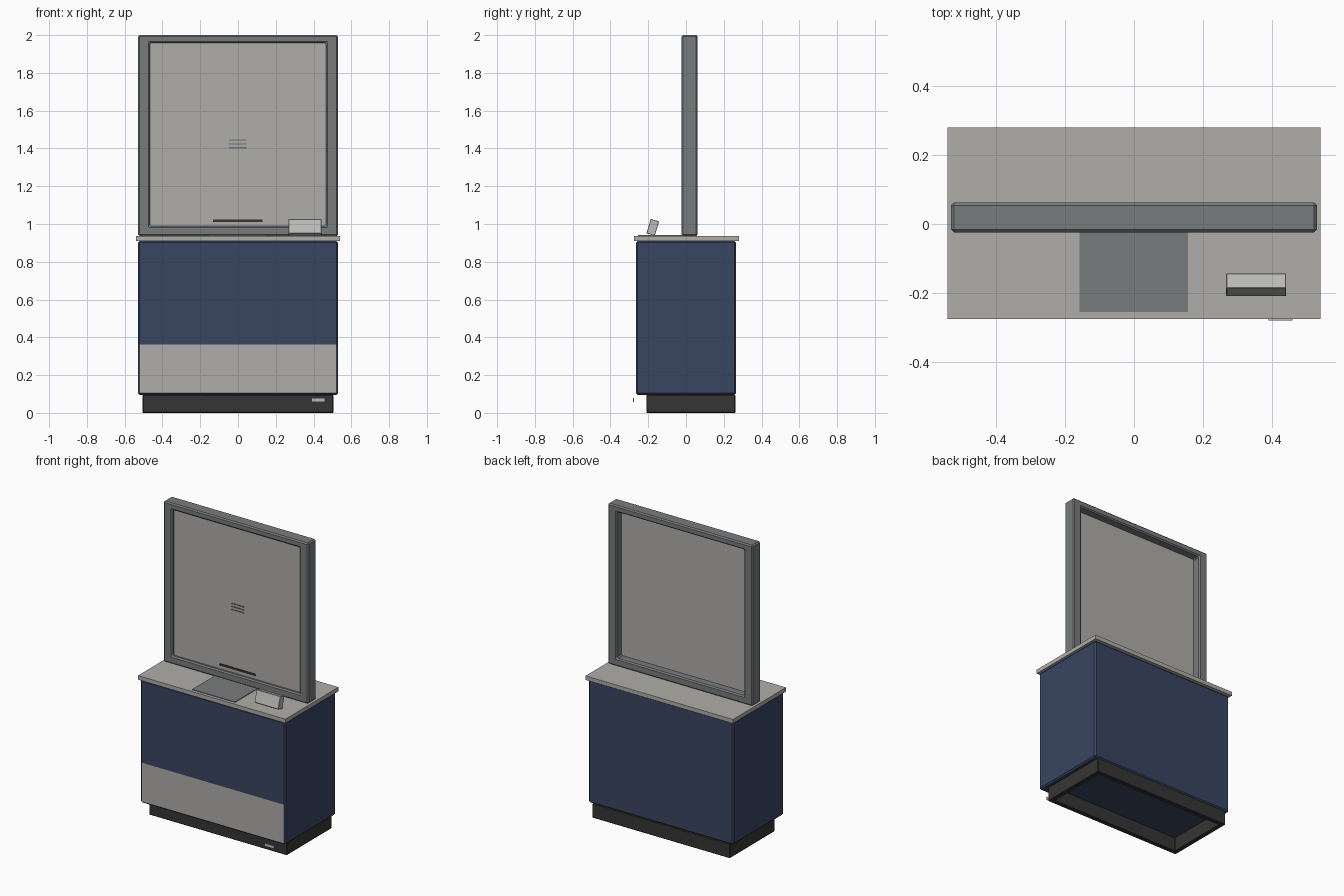
import bpy, bmesh, math
from mathutils import Matrix, Vector

cube = bpy.data.objects.get("Cube")
if cube:
    bpy.data.objects.remove(cube, do_unlink=True)


def material(name, rgb):
    m = bpy.data.materials.new(name)
    m.use_nodes = True
    m.diffuse_color = (*rgb, 1)
    bsdf = m.node_tree.nodes["Principled BSDF"]
    bsdf.inputs["Base Color"].default_value = (*rgb, 1)
    bsdf.inputs["Roughness"].default_value = 0.6
    return m


stone = material("warm grey", (0.43, 0.42, 0.40))
navy = material("navy blue", (0.04, 0.06, 0.12))
steel = material("steel grey", (0.19, 0.20, 0.205))
black = material("charcoal", (0.037, 0.036, 0.035))
pale = material("pale grey", (0.50, 0.50, 0.49))
slate = material("slate line grey", (0.15, 0.16, 0.19))


def finish(name, bm, *mats):
    mesh = bpy.data.meshes.new(name)
    bmesh.ops.recalc_face_normals(bm, faces=bm.faces[:])
    bm.to_mesh(mesh)
    bm.free()
    for m in mats:
        mesh.materials.append(m)
    obj = bpy.data.objects.new(name, mesh)
    bpy.context.collection.objects.link(obj)
    return obj


def box_mesh(x, y, z, bevel=0):
    """Box from (min, max) ranges with optional chamfered edges."""
    lo, hi = Vector((x[0], y[0], z[0])), Vector((x[1], y[1], z[1]))
    bm = bmesh.new()
    bmesh.ops.create_cube(bm, size=1, matrix=Matrix.Translation((lo + hi) / 2)
                          @ Matrix.Diagonal((*(hi - lo), 1)))
    if bevel:
        bmesh.ops.bevel(bm, geom=bm.edges[:], offset=bevel, segments=1, affect='EDGES')
    return bm


def box(name, mat, x, y, z, bevel=0):
    return finish(name, box_mesh(x, y, z, bevel), mat)


def ring(name, mat, outer, inner, axis, depth, bevel):
    """Rectangular frame: loops of (u0, v0, u1, v1) extruded along an axis."""
    bm = bmesh.new()
    loops = []
    for d in depth:
        for u0, v0, u1, v1 in (outer, inner):
            pts = [(u0, v0), (u1, v0), (u1, v1), (u0, v1)]
            loops.append([bm.verts.new((u, d, v) if axis == 'Y' else (u, v, d))
                          for u, v in pts])
    front_out, front_in, back_out, back_in = loops
    for a, b in ((front_out, front_in), (back_out, back_in),
                 (front_out, back_out), (front_in, back_in)):
        for i in range(4):
            j = (i + 1) % 4
            bm.faces.new((a[i], a[j], b[j], b[i]))
    bmesh.ops.recalc_face_normals(bm, faces=bm.faces[:])
    edges = [e for e in bm.edges if e.calc_face_angle(0) > 0.5]
    bmesh.ops.bevel(bm, geom=edges, offset=bevel, segments=1, affect='EDGES')
    return finish(name, bm, mat)


# Hollow plinth, set back at the front
ring("plinth", black, (-0.505, -0.21, 0.505, 0.262), (-0.475, -0.18, 0.475, 0.232),
     'Z', (0, 0.096), 0.004)

# Cabinet with a pale lower band on the front face
bm = box_mesh((-0.53, 0.53), (-0.265, 0.265), (0.095, 0.91), 0.009)
bmesh.ops.bisect_plane(bm, geom=bm.verts[:] + bm.edges[:] + bm.faces[:],
                       plane_co=(0, 0, 0.362), plane_no=(0, 0, 1))
bm.normal_update()
for f in bm.faces:
    if f.normal.y < -0.95 and f.calc_center_median().z < 0.362:
        f.material_index = 1
finish("cabinet", bm, navy, stone)

# Counter slab and inlaid mat
box("counter_top", stone, (-0.54, 0.54), (-0.275, 0.28), (0.91, 0.937))
box("counter_mat", steel, (-0.158, 0.157), (-0.255, -0.01), (0.935, 0.941))

# Upright frame with its infill panel
ring("display_frame", steel, (-0.53, 0.937, 0.53, 2.0), (-0.466, 0.989, 0.466, 1.957),
     'Y', (-0.024, 0.062), 0.008)
box("display_panel", stone, (-0.466, 0.466), (-0.004, 0.008), (0.989, 1.957))

# Panel details
box("speech_slot", black, (-0.133, 0.131), (-0.008, -0.003), (1.011, 1.024))
for i in range(3):
    z = 1.404 + 0.02 * i
    box(f"speaker_line_{i + 1}", slate, (-0.048, 0.046), (-0.007, -0.003), (z - 0.003, z + 0.003))

# Card reader leaning back on the counter
bm = box_mesh((0.267, 0.441), (-0.023, 0.023), (-0.04, 0.04), 0.002)
bmesh.ops.transform(bm, verts=bm.verts[:], matrix=Matrix.Translation((0, -0.176, 0.982))
                    @ Matrix.Rotation(math.radians(-17), 4, 'X'))
finish("card_reader", bm, pale)

# Small maker's plate, left plain
box("front_plate", pale, (0.39, 0.46), (-0.28, -0.276), (0.058, 0.078))
